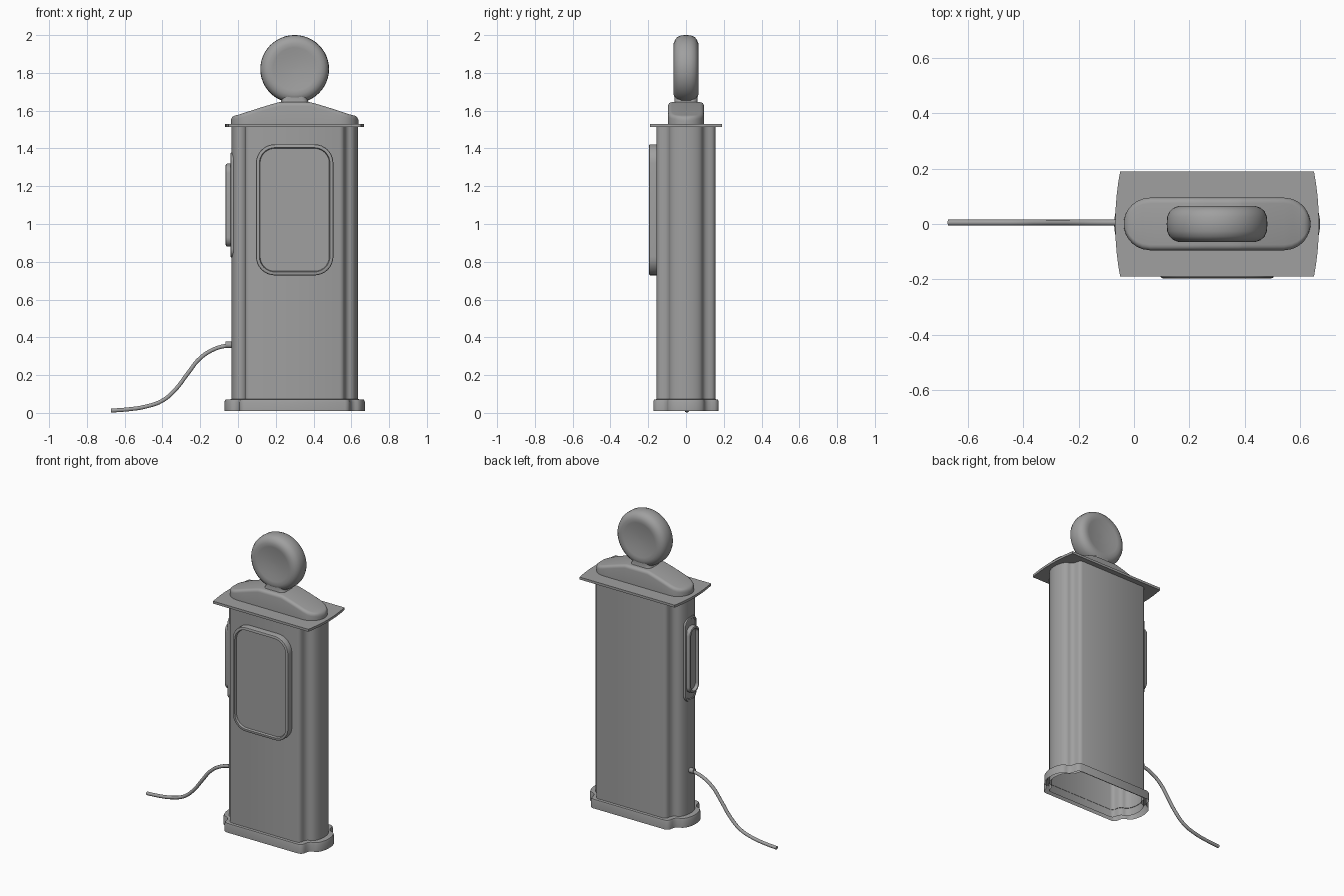
import bpy
import bmesh
from math import sin, cos, pi, radians, sqrt
from mathutils import Matrix

if "Cube" in bpy.data.objects:
    bpy.data.objects.remove(bpy.data.objects["Cube"], do_unlink=True)

CX = 0.30  # the cabinet's centre line

grey = bpy.data.materials.new("plain grey")
grey.use_nodes = True
grey.diffuse_color = (0.35, 0.35, 0.35, 1)
grey.node_tree.nodes["Principled BSDF"].inputs["Base Color"].default_value = grey.diffuse_color


def finish(name, bm, matrix=Matrix.Identity(4), angle=35):
    bmesh.ops.recalc_face_normals(bm, faces=bm.faces)
    mesh = bpy.data.meshes.new(name)
    bm.to_mesh(mesh)
    bm.free()
    mesh.transform(matrix)
    mesh.materials.append(grey)
    ob = bpy.data.objects.new(name, mesh)
    bpy.context.collection.objects.link(ob)
    bpy.ops.object.select_all(action="DESELECT")
    ob.select_set(True)
    bpy.context.view_layer.objects.active = ob
    bpy.ops.object.shade_smooth_by_angle(angle=radians(angle))


def loft(name, rings, start_cap=True, end_cap=True, **kw):
    """Bridge closed rings holding equal numbers of points."""
    bm = bmesh.new()
    rows = [[bm.verts.new(p) for p in ring] for ring in rings]
    for a, b in zip(rows, rows[1:]):
        for i in range(len(a)):
            j = (i + 1) % len(a)
            bm.faces.new((a[i], a[j], b[j], b[i]))
    if start_cap:
        bm.faces.new(rows[0])
    if end_cap:
        bm.faces.new(rows[-1])
    finish(name, bm, **kw)


def rounded_rect(hw, hh, r, steps=8):
    pts = []
    for k, (sx, sy) in enumerate(((1, 1), (-1, 1), (-1, -1), (1, -1))):
        for i in range(steps + 1):
            a = (k + i / steps) * pi / 2
            pts.append((sx * (hw - r) + r * cos(a), sy * (hh - r) + r * sin(a)))
    return pts


def mirrored(quarter):
    """Reflect a quarter outline, starting on the x axis, into a full loop."""
    half = quarter + [(-x, y) for x, y in reversed(quarter)]
    return half + [(-x, -y) for x, y in half if abs(y) > 1e-6]


# Cabinet plan: round end lobe, concave cove, soft shoulder, flat front
lobe = [(0.29 + 0.045 * cos(i * pi / 16), 0.088 * sin(i * pi / 16)) for i in range(9)]
cove = [(0.278, 0.094), (0.269, 0.106), (0.264, 0.122)]
shoulder = [(0.262, 0.137), (0.254, 0.149), (0.24, 0.155)]
plan = mirrored(lobe + cove + shoulder)


def plan_ring(scale, z):
    return [(CX + x * scale, y * scale, z) for x, y in plan]


# Hollow body and plinth, both open underneath
loft("cabinet", [plan_ring(1, z) for z in (0.02, 1.52)], start_cap=False)
loft("plinth", [plan_ring(s, z) for s, z in
                ((1.11, 0.01), (1.11, 0.058), (1.095, 0.07), (0.99, 0.073))],
     start_cap=False, end_cap=False, angle=50)

# Flat roof plate with gently bowed ends
bow = [(0.368 - 0.018 * (y / 0.19) ** 2, y) for y in (0, 0.05, 0.1, 0.15, 0.19)]
loft("roof_plate", [[(CX + x, y, z) for x, y in mirrored(bow)] for z in (1.514, 1.53)])


# Roof crown: stadium plan, sloping to a raised middle
def crown_section(x):
    d = abs(x)
    over = max(0, d - 0.242)
    w = sqrt(max(0.0001, 0.095 ** 2 - over ** 2))
    top = 0.115 - 0.068 * min(1, max(0, d - 0.08) / 0.22) ** 1.1
    if d > 0.30:
        top = 0.022 + 0.025 * sqrt(max(0, 1 - ((d - 0.30) / 0.037) ** 2))
    r = min(0.02, w * 0.8)
    arc = [(w - r + r * cos(i * pi / 8), top - r + r * sin(i * pi / 8)) for i in range(5)]
    side = [(w, 0)] + arc
    return [(CX + x, y, 1.53 + z) for y, z in side + [(-y, z) for y, z in reversed(side)]]


right_half = [0, 0.04, 0.08, 0.09, 0.12, 0.16, 0.2, 0.242, 0.27, 0.29,
              0.305, 0.316, 0.325, 0.332, 0.337]
stations = [-x for x in reversed(right_half[1:])] + right_half
loft("roof_crown", [crown_section(x) for x in stations])

# Round globe, turned about the front-to-back axis
rim = [(0.002, 0.054), (0.08, 0.056), (0.115, 0.063), (0.138, 0.065), (0.158, 0.058),
       (0.172, 0.045), (0.18, 0.026), (0.182, 0)]
profile = rim + [(r, -y) for r, y in reversed(rim[:-1])]
loft("globe", [[(CX + r * cos(i * pi / 24), y, 1.82 + r * 0.99 * sin(i * pi / 24))
                for i in range(48)] for r, y in profile], angle=60)

# Flared neck under the globe
neck = ((0.08, 0.063, 1.635), (0.068, 0.06, 1.655), (0.067, 0.06, 1.675),
        (0.076, 0.06, 1.692), (0.1, 0.055, 1.71))
loft("globe_neck", [[(CX + x, y, z) for x, y in rounded_rect(hw, hd, 0.03, 5)]
                    for hw, hd, z in neck], angle=60)


def framed_panel(name, hw, hh, r, depth, rim_width, recess, matrix):
    """Rounded panel rising along local z, with a raised rim and a sunk face."""
    b = 0.008
    steps = ((0, 0), (0, depth - b), (b * 0.3, depth - b * 0.3), (b, depth),
             (rim_width, depth), (rim_width + 0.004, depth - recess))
    loft(name, [[(x, y, z) for x, y in rounded_rect(hw - i, hh - i, r - i)]
                for i, z in steps], matrix=matrix)


# Front window panel
facing_front = Matrix.Translation((CX, -0.15, 1.075)) @ Matrix.Rotation(pi / 2, 4, "X")
framed_panel("front_panel", 0.205, 0.347, 0.1, 0.046, 0.018, 0.014, facing_front)

# Nozzle holder on the hose side
axes = Matrix(((0, 0, -1, 0), (-1, 0, 0, 0), (0, 1, 0, 0), (0, 0, 0, 1)))
holder_at = Matrix.Translation((-0.01, 0, 1.1)) @ axes
framed_panel("holder_backplate", 0.06, 0.28, 0.05, 0.03, 0.014, 0.004, holder_at)
framed_panel("nozzle_holder", 0.052, 0.22, 0.05, 0.055, 0.014, 0.02, holder_at)

# Hose collar
bm = bmesh.new()
bmesh.ops.create_cone(bm, cap_ends=True, segments=16, radius1=0.017, radius2=0.017, depth=0.04)
finish("hose_collar", bm, Matrix.Translation((-0.045, 0.005, 0.36)) @ Matrix.Rotation(pi / 2, 4, "Y"))

# Hose sweeping down to the ground
path = [(-0.04, 0.36), (-0.12, 0.34), (-0.2, 0.29), (-0.265, 0.21), (-0.33, 0.125),
        (-0.40, 0.065), (-0.49, 0.033), (-0.58, 0.019), (-0.672, 0.012)]
curve = bpy.data.curves.new("hose_path", "CURVE")
curve.dimensions = "3D"
curve.bevel_depth = 0.011
curve.bevel_resolution = 3
curve.resolution_u = 5
curve.use_fill_caps = True
spline = curve.splines.new("BEZIER")
spline.bezier_points.add(len(path) - 1)
for point, (x, z) in zip(spline.bezier_points, path):
    point.co = (x, 0.005, z)
    point.handle_left_type = point.handle_right_type = "AUTO"
curve.materials.append(grey)
hose = bpy.data.objects.new("hose", curve)
bpy.context.collection.objects.link(hose)
